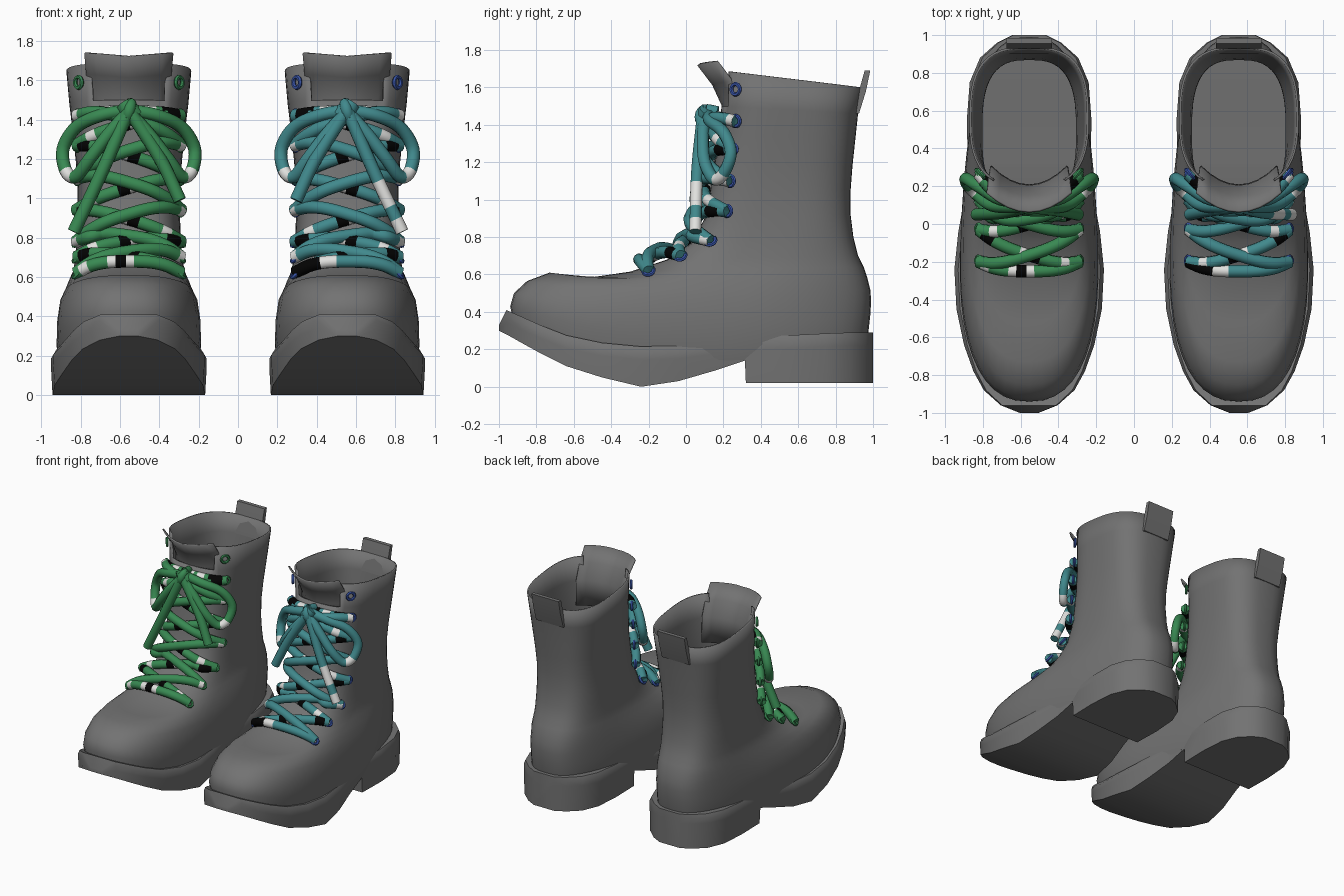
import bpy, bmesh, math
from mathutils import Vector, Matrix

if "Cube" in bpy.data.objects:
    bpy.data.objects.remove(bpy.data.objects["Cube"])


def material(name, rgb):
    m = bpy.data.materials.new(name)
    m.diffuse_color = (*rgb, 1)
    m.use_nodes = True
    m.node_tree.nodes["Principled BSDF"].inputs["Base Color"].default_value = m.diffuse_color
    return m


GREY = material("grey leather", (0.17, 0.17, 0.17))
GREEN = material("green lace", (0.04, 0.25, 0.085))
TEAL = material("teal lace", (0.052, 0.25, 0.265))
BLUE = material("blue eyelet", (0.04, 0.09, 0.40))
BLACK = material("black", (0.001, 0.001, 0.001))
WHITE = material("white", (0.75, 0.75, 0.73))
CX = 0.555


def build(name, verts, faces, mats, side, idx=None, angle=40, thick=0):
    """Mesh from boot-local points; side -1 mirrors it onto the left boot."""
    me = bpy.data.meshes.new(name)
    me.from_pydata([(side * (CX + v[0]), v[1], v[2]) for v in verts], [], faces)
    for m in mats:
        me.materials.append(m)
    if idx:
        for p, i in zip(me.polygons, idx):
            p.material_index = i
    bm = bmesh.new()
    bm.from_mesh(me)
    bmesh.ops.recalc_face_normals(bm, faces=bm.faces)
    bm.to_mesh(me)
    bm.free()
    ob = bpy.data.objects.new(name + ("_right" if side > 0 else "_left"), me)
    bpy.context.collection.objects.link(ob)
    if thick:
        s = ob.modifiers.new("thickness", 'SOLIDIFY')
        s.thickness, s.offset = thick, -1
    bpy.ops.object.select_all(action='DESELECT')
    ob.select_set(True)
    bpy.context.view_layer.objects.active = ob
    bpy.ops.object.shade_smooth_by_angle(angle=math.radians(angle))
    return ob


def loft(rows, n, closed=True):
    """Quads between consecutive rows of n points."""
    return [(r * n + i, r * n + (i + 1) % n, (r + 1) * n + (i + 1) % n, (r + 1) * n + i)
            for r in range(rows - 1) for i in range(n if closed else n - 1)]


# upper: tilted rings (front y, front z, back y, back z, front width, back width, sag, power)
RINGS = [(-.92, .33, .96, .22, .40, .29, .13, 2.4), (-.94, .43, .975, .29, .415, .305, .13, 2.4),
         (-.92, .50, .985, .38, .41, .305, .09, 2.4), (-.85, .565, .99, .46, .385, .305, .05, 2.4),
         (-.73, .61, .985, .52, .35, .30, .05, 2.4), (-.52, .583, .97, .58, .315, .295, 0, 2.6),
         (-.30, .615, .95, .64, .29, .28, 0, 2.8), (-.10, .68, .92, .70, .275, .27, 0, 3),
         (.03, .77, .895, .80, .265, .265, 0, 3.2), (.10, .90, .88, .92, .26, .26, 0, 3.3),
         (.13, 1.05, .88, 1.05, .26, .26, 0, 3.2), (.155, 1.20, .89, 1.18, .27, .27, 0, 3.0),
         (.175, 1.35, .905, 1.32, .285, .285, 0, 2.9), (.19, 1.5, .92, 1.46, .305, .30, 0, 2.8),
         (.19, 1.69, .94, 1.60, .32, .315, 0, 2.7)]
SEG = 48


def upper(side):
    verts = []
    for yf, zf, yb, zb, wf, wb, sag, pf in RINGS:
        for k in range(SEG):
            a = 2 * math.pi * k / SEG
            c, s = math.cos(a), math.sin(a)
            p = pf if c > 0 else 2.8
            cy = math.copysign(abs(c) ** (2 / p), c)
            sx = math.copysign(abs(s) ** (2 / p), s)
            u = (1 - cy) / 2
            verts.append(((wf + (wb - wf) * u) * sx, yf + (yb - yf) * u,
                          zf + (zb - zf) * u - sag * math.sin(math.pi * u)))
    faces = []
    for f in loft(len(RINGS), SEG):
        mid = sum((Vector(verts[i]) for i in f), Vector()) / 4
        if not (mid.z > 1.5 and mid.y < .4 and abs(mid.x) < .2):  # gap for the tongue
            faces.append(f)
    faces.append(tuple(range(SEG)))
    build("boot_upper", verts, faces, [GREY], side, thick=.012)


# sole with heel: stations (y, half width, bottom z, top z)
SOLE = [(-1, .05, .30, .33), (-.96, .15, .28, .41), (-.88, .24, .235, .375), (-.78, .295, .18, .33),
        (-.64, .345, .11, .275), (-.45, .385, .05, .235), (-.24, .396, 0, .215), (-.04, .375, .03, .22),
        (.15, .34, .085, .245), (.315, .325, .14, .265), (.32, .325, .02, .265), (.55, .33, .02, .275),
        (.75, .315, .02, .285), (.88, .26, .02, .29), (.96, .17, .02, .29), (1, .09, .02, .29)]


def sole(side):
    verts = []
    for y, w, zb, zt in SOLE:
        half = [(.95 * w, zt), (w, zt - .03), (w, zt - .07), (.98 * w, zb)]
        half = [(x, max(z, zb)) for x, z in half]
        verts += [(x, y, z) for x, z in half] + [(-x, y, z) for x, z in reversed(half)]
    n = len(SOLE)
    faces = loft(n, 8) + [tuple(range(8)), tuple(range(8 * n - 8, 8 * n))]
    build("sole", verts, faces, [GREY], side, angle=35)


def tongue(side):
    rows = [(.21, 1.3, .2), (.205, 1.5, .2), (.15, 1.62, .21), (.07, 1.725, .22)]
    verts = []
    for y, z, w in rows:
        for i in range(9):
            t = i / 4 - 1
            verts.append((w * t, y + .1 * t * t, z + .018 * abs(t)))
    build("tongue", verts, loft(4, 9, False), [GREY], side, thick=.012)


def pull_tab(side):
    prof = [(.90, 1.46), (.93, 1.6), (.955, 1.69), (.985, 1.69), (.962, 1.58), (.925, 1.46)]
    n = len(prof)
    verts = [(x, y, z) for x in (-.12, .12) for y, z in prof]
    faces = loft(2, n) + [tuple(range(n)), tuple(range(n, 2 * n))]
    build("pull_tab", verts, faces, [GREY], side, angle=30)


def tube(name, pts, side, mat, patches=(), r=.033, n=10):
    """Smooth round cord; patches are (start, end, material index) along its length."""
    P = [Vector(p) for p in pts]
    P = [2 * P[0] - P[1]] + P + [2 * P[-1] - P[-2]]
    path = []
    for i in range(1, len(P) - 2):
        a, b, c, d = P[i - 1:i + 3]
        for k in range(5):
            t = k / 5
            path.append(.5 * (2 * b + (c - a) * t + (2 * a - 5 * b + 4 * c - d) * t * t
                              + (3 * b - a - 3 * c + d) * t ** 3))
    path.append(P[-2])
    m, verts = len(path), []
    for i, p in enumerate(path):
        d = (path[min(i + 1, m - 1)] - path[max(i - 1, 0)]).normalized()
        u = d.cross(Vector((0, 1, .2))).normalized()
        v = d.cross(u)
        verts += [p + r * (math.cos(2 * math.pi * k / n) * u + math.sin(2 * math.pi * k / n) * v)
                  for k in range(n)]
    faces = loft(m, n)
    idx = [next((q for lo, hi, q in patches if lo <= f // n / (m - 1) < hi), 0) for f in range(len(faces))]
    faces += [tuple(range(n)), tuple(range(m * n - n, m * n))]
    build(name, verts, faces, [mat, BLACK, WHITE], side, idx + [0, 0], 50)


EYELETS = [(-.2, .62), (-.03, .70), (.13, .78), (.22, .94), (.235, 1.1), (.25, 1.27), (.265, 1.42), (.265, 1.59)]


def eyelet(side, sx, i, mat):
    y, z = EYELETS[i]
    axis = Vector((.7 * sx, -.2, .6)) if i < 3 else Vector((.8 * sx, -.6, 0))
    rot = axis.to_track_quat('Z', 'Y').to_matrix()
    x = sx * (.262 if i < 7 else .256)
    verts = []
    for a in range(14):
        for b in range(6):
            A, B = a * math.pi / 7, b * math.pi / 3
            R = .028 + .011 * math.cos(B)
            verts.append(rot @ Vector((R * math.cos(A), R * math.sin(A), .011 * math.sin(B))) + Vector((x, y, z)))
    faces = [tuple(v % 84 for v in f) for f in loft(15, 6)]
    build("eyelet", verts, faces, [mat], side)


def front(z):
    """Front surface y of the shaft at a height."""
    for a, b in zip(RINGS[5:], RINGS[6:]):
        if a[1] <= z <= b[1]:
            return a[0] + (b[0] - a[0]) * (z - a[1]) / (b[1] - a[1])


def strand(i, j, sx, lift):
    """Cord points from eyelet i across to eyelet j on the other side."""
    (y0, z0), (y1, z1) = EYELETS[i], EYELETS[j]
    pts = []
    for k in range(9):
        t = k / 8
        x, z = 1 - 2 * t, z0 + (z1 - z0) * t
        ey, e = y0 + (y1 - y0) * t, abs(1 - 2 * t) ** 3
        fy, rise = min(front(z), ey) - lift, lift + .01
        if ey < .1:  # the instep is nearly flat, so rise instead of bulging forward
            fy, rise = max(fy, ey - .05), lift + .02
        pts.append((sx * .268 * x, fy + (ey - fy) * e, z + rise * (1 - e)))
    return pts


def laces(side, mat):
    under = [(.12, .2, 2), (.4, .5, 1), (.5, .58, 2), (.85, .93, 1)]
    tube("lace_bar_bottom", strand(0, 0, 1, .04), side, mat,
         [(.03, .12, 2), (.28, .36, 2), (.36, .46, 1), (.46, .54, 2)] if side < 0
         else [(.74, .98, 1), (.58, .74, 2)])
    for i in range(6):
        s = 1 if i % 2 else -1
        tube("lace_under", strand(i, i + 1, s, .025), side, mat, under)
        tube("lace_over", strand(i, i + 1, -s, .05), side, mat, [(.93, 1, 2)])
    tube("lace_bar_top", strand(6, 6, 1, .01), side, mat,
         [(.03, .2, 1), (.25, .35, 2), (.4, .5, 1), (.5, .6, 2), (.65, .75, 2), (.8, .95, 1)])
    # bow: two loops, two loose ends and a knot
    for sx in (1, -1):
        tube("bow_loop", [(sx * x, y, z) for x, y, z in
                          ((0, .12, 1.45), (.15, .13, 1.42), (.27, .2, 1.36), (.335, .24, 1.25), (.32, .2, 1.14),
                           (.27, .15, 1.11), (.2, .1, 1.2), (.1, .09, 1.33), (0, .1, 1.44))], side, mat,
             [(.5, .6, 2)])
    tube("lace_end_long", [(0, .09, 1.45), (.13, .06, 1.15), (.28, .05, .83)], side, mat,
         [(.6, .75, 2), (.85, 1, 2)] if side > 0 else [])
    tube("lace_end_short", [(0, .09, 1.45), (-.16, .07, 1.2), (-.26, .05, .99)], side, mat)
    tube("knot", [(-.03, .12, 1.42), (0, .11, 1.45), (.02, .12, 1.48)], side, mat, r=.05)
    tube("knot_wrap", [(0, .17, 1.47), (-.01, .1, 1.48), (0, .075, 1.44), (.01, .1, 1.4), (0, .15, 1.39)],
         side, mat, r=.03)


for side, lace, ring in ((1, TEAL, BLUE), (-1, GREEN, GREEN)):
    upper(side)
    sole(side)
    tongue(side)
    pull_tab(side)
    laces(side, lace)
    for i in range(8):
        for sx in (1, -1):
            eyelet(side, sx, i, ring)
